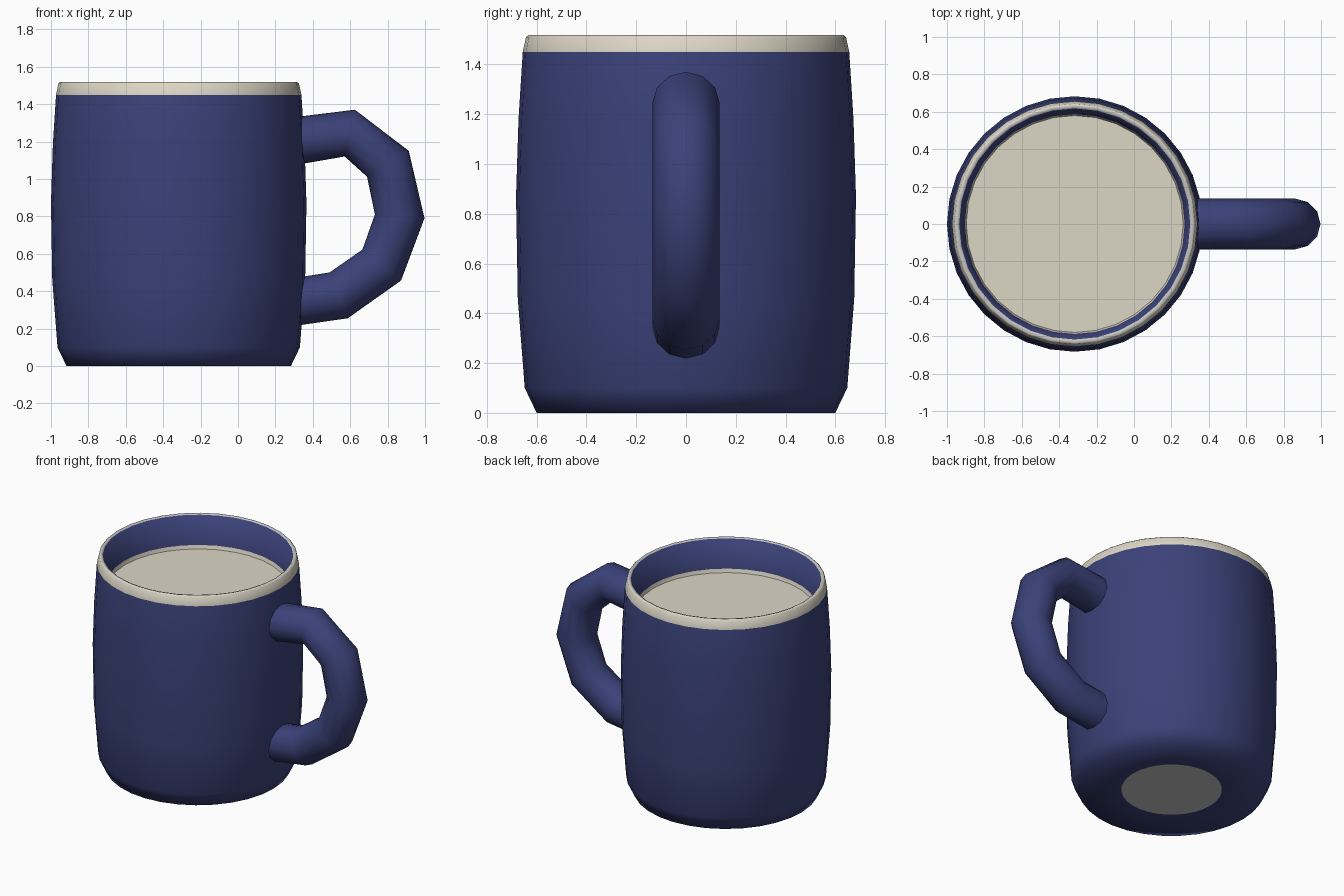
import bpy, bmesh, math
from mathutils import Vector

if "Cube" in bpy.data.objects:
    bpy.data.objects.remove(bpy.data.objects["Cube"])


def material(name, rgb):
    m = bpy.data.materials.new(name)
    m.diffuse_color = (*rgb, 1)
    m.use_nodes = True
    m.node_tree.nodes["Principled BSDF"].inputs["Base Color"].default_value = m.diffuse_color
    return m


BLUE = material("navy blue", (0.043, 0.054, 0.190))
CREAM = material("cream", (0.71, 0.67, 0.56))
GREY = material("pale grey", (0.56, 0.55, 0.56))
AXIS_X = -0.317


def finish(bm, name, mats, angle):
    bmesh.ops.recalc_face_normals(bm, faces=bm.faces[:])
    mesh = bpy.data.meshes.new(name)
    bm.to_mesh(mesh)
    bm.free()
    for m in mats:
        mesh.materials.append(m)
    ob = bpy.data.objects.new(name, mesh)
    bpy.context.collection.objects.link(ob)
    bpy.ops.object.select_all(action='DESELECT')
    ob.select_set(True)
    bpy.context.view_layer.objects.active = ob
    bpy.ops.object.shade_smooth_by_angle(angle=math.radians(angle))
    return ob


def skin(bm, rings, slots):
    """Bridge rings of equal size; slots gives the material of each band."""
    n = len(rings[0])
    for a, b, slot in zip(rings, rings[1:], slots):
        for i in range(n):
            j = (i + 1) % n
            bm.faces.new((a[i], a[j], b[j], b[i])).material_index = slot


# Mug body: radius, height and colour of the band that follows
B, C, G = 0, 1, 2
profile = [
    (0.325, 0.0, B), (0.600, 0.0, B), (0.648, 0.10, B), (0.676, 0.46, B),
    (0.683, 0.87, B), (0.673, 1.18, B), (0.656, 1.45, C),   # outer wall
    (0.643, 1.51, C), (0.635, 1.518, G),                    # lip
    (0.616, 1.513, B), (0.588, 1.31, C), (0.580, 1.285, C), # inner wall
]
SIDES = 32
bm = bmesh.new()
rings = []
for r, z, _ in profile:
    rings.append([bm.verts.new((AXIS_X + r * math.cos(t), r * math.sin(t), z))
                  for t in (2 * math.pi * i / SIDES for i in range(SIDES))])
skin(bm, rings, [p[2] for p in profile])
bm.faces.new(rings[0]).material_index = G    # round patch under the base
bm.faces.new(rings[-1]).material_index = C   # drink surface
finish(bm, "mug_body", [BLUE, CREAM, GREY], 70)

# Handle: outer and inner points of each cross-section (x, z)
sections = [
    ((0.300, 1.330), (0.300, 1.073)), ((0.625, 1.370), (0.570, 1.120)),
    ((0.913, 1.150), (0.690, 1.012)), ((0.997, 0.790), (0.732, 0.810)),
    ((0.872, 0.457), (0.665, 0.622)), ((0.587, 0.255), (0.490, 0.500)),
    ((0.300, 0.214), (0.300, 0.470)),
]
bm = bmesh.new()
rings = []
for (ox, oz), (ix, iz) in sections:
    outer, inner = Vector((ox, 0, oz)), Vector((ix, 0, iz))
    mid, half = (outer + inner) / 2, (outer - inner) / 2
    side = Vector((0, 0.135, 0))
    rings.append([bm.verts.new(mid + half * math.cos(t) + side * math.sin(t))
                  for t in (2 * math.pi * i / 12 for i in range(12))])
skin(bm, rings, [0] * len(rings))
bm.faces.new(rings[0])
bm.faces.new(rings[-1])
finish(bm, "handle", [BLUE], 60)
